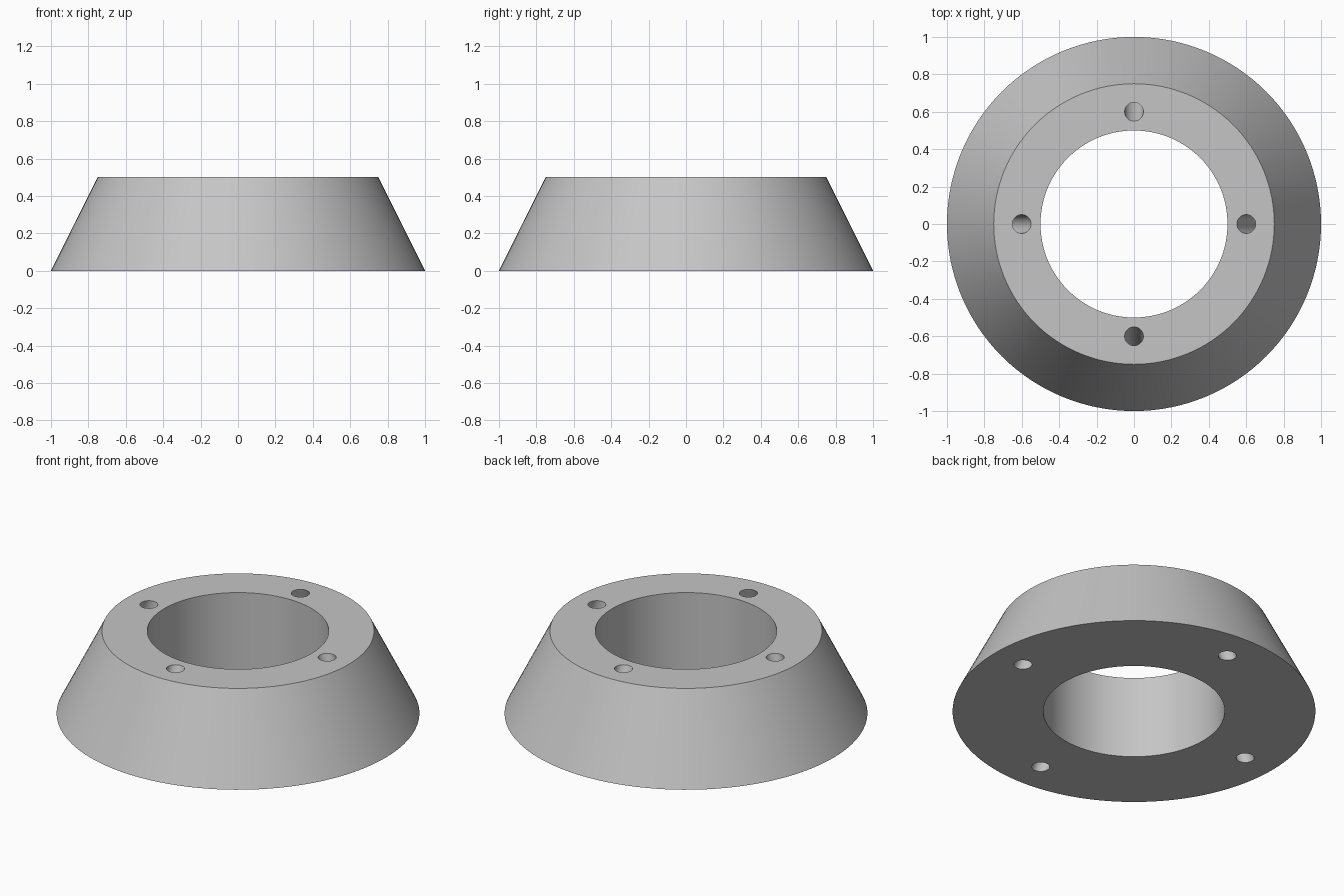
import bpy, bmesh, math

if "Cube" in bpy.data.objects:
    bpy.data.objects.remove(bpy.data.objects["Cube"])

grey = bpy.data.materials.new("light_grey")
grey.diffuse_color = (0.56, 0.56, 0.56, 1)
grey.use_nodes = True
grey.node_tree.nodes["Principled BSDF"].inputs["Base Color"].default_value = grey.diffuse_color

SEG = 128      # sides of the ring
HOLE_SEG = 32  # sides of each bolt hole


def make_object(name, bm):
    bmesh.ops.recalc_face_normals(bm, faces=bm.faces)
    mesh = bpy.data.meshes.new(name)
    bm.to_mesh(mesh)
    bm.free()
    mesh.materials.append(grey)
    obj = bpy.data.objects.new(name, mesh)
    bpy.context.collection.objects.link(obj)
    return obj


def circle(bm, cx, cy, z, r, n):
    return [bm.verts.new((cx + r * math.cos(2 * math.pi * i / n),
                          cy + r * math.sin(2 * math.pi * i / n), z)) for i in range(n)]


def bridge(bm, a, b):
    n = len(a)
    for i in range(n):
        j = (i + 1) % n
        bm.faces.new((a[i], a[j], b[j], b[i]))


# Conical ring: closed profile (radius, height) swept round z
bm = bmesh.new()
profile = [(1.0, 0.0), (0.75, 0.5), (0.5, 0.5), (0.5, 0.0)]
rings = [circle(bm, 0, 0, z, r, SEG) for r, z in profile]
for k in range(4):
    bridge(bm, rings[k], rings[(k + 1) % 4])
body = make_object("conical_ring", bm)

# Four slanted bolt holes: radius 0.6 at the top, 0.8 at the base
bm = bmesh.new()
for k in range(4):
    a = k * math.pi / 2
    ends = []
    for z in (-0.1, 0.6):
        d = 0.8 - 0.4 * z
        ends.append(circle(bm, d * math.cos(a), d * math.sin(a), z, 0.05, HOLE_SEG))
    bridge(bm, *ends)
    for e in ends:
        bm.faces.new(e)
cutter = make_object("bolt_hole_cutter", bm)
cutter.hide_render = True

cut = body.modifiers.new("bolt_holes", 'BOOLEAN')
cut.operation = 'DIFFERENCE'
cut.solver = 'EXACT'
cut.object = cutter

# Apply the cut, drop the cutter and smooth the round walls
bpy.context.view_layer.objects.active = body
body.select_set(True)
bpy.ops.object.modifier_apply(modifier=cut.name)
bpy.data.objects.remove(cutter)
bpy.ops.object.shade_smooth_by_angle(angle=math.radians(30))
